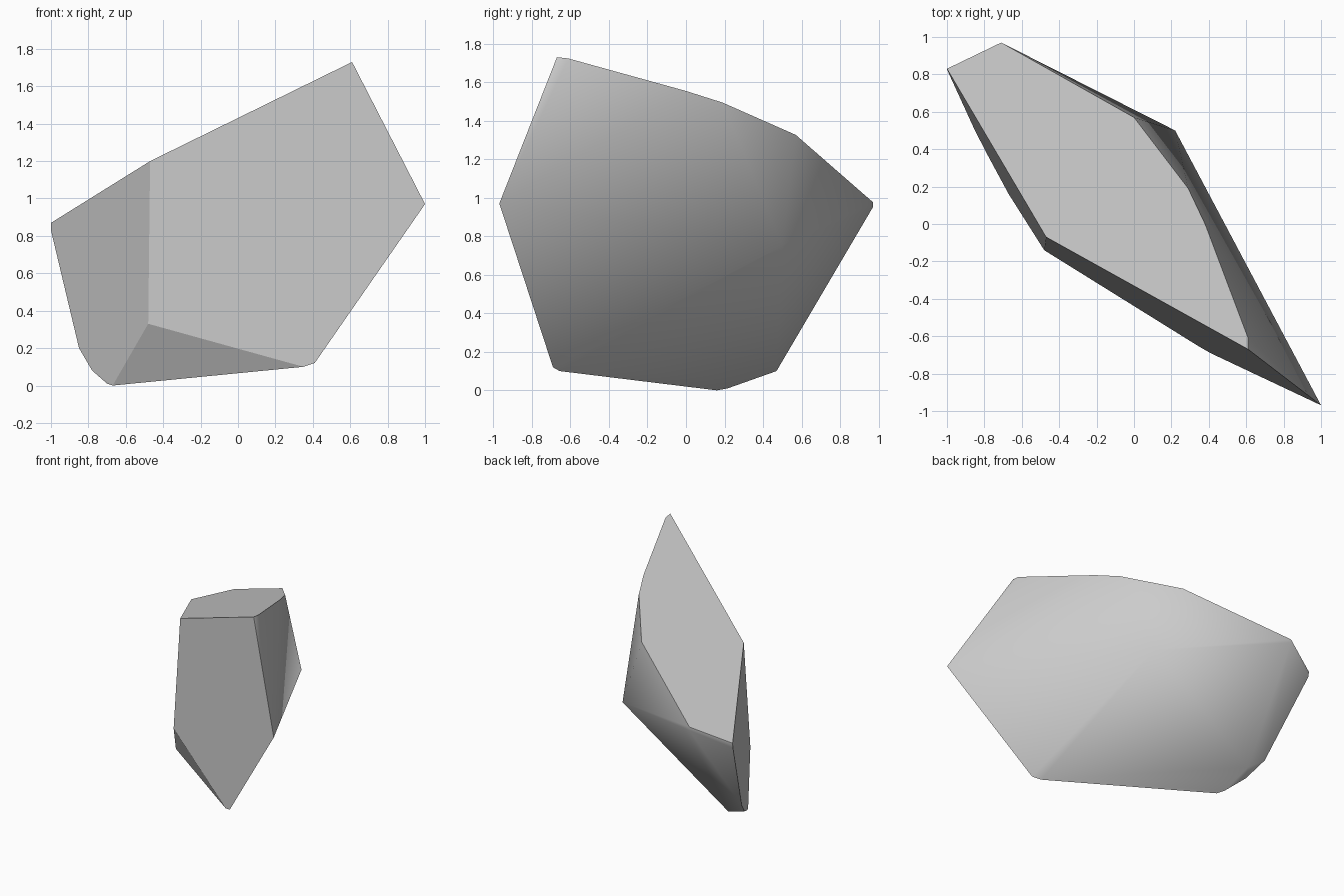
import bpy
import bmesh
import math
from mathutils import Vector

cube = bpy.data.objects.get("Cube")
if cube:
    bpy.data.objects.remove(cube)


# Three broad split planes of the stone
def on_top(x, y):
    return Vector((x, y, 0.4265 * x - 0.1156 * y + 1.392))


def on_front(x, z):
    return Vector((x, -0.598 * x + 0.0874 * z - 0.456, z))


def on_end(x, z):
    return Vector((x, (0.0572 * z - 0.578 - x) / 0.568, z))


# Corners of each split face, then the free corners of the rough back
corners = [on_top(x, y) for x, y in (
    (-0.47, -0.07), (-1.0, 0.83), (-0.71, 0.97), (0.0, 0.57),
    (0.29, 0.19), (0.38, 0.0), (0.61, -0.61), (0.61, -0.67))]
corners += [on_front(x, z) for x, z in (
    (-0.48, 0.33), (0.35, 0.1), (0.41, 0.12), (1.0, 0.97))]
corners += [on_end(x, z) for x, z in (
    (-1.0, 0.83), (-0.85, 0.2), (-0.78, 0.08), (-0.7, 0.01))]
corners += [Vector(p) for p in (
    (0.22, 0.5, 0.75), (-0.71, 0.47, 0.1), (-0.67, 0.16, 0.0),
    (-0.71, 0.97, 0.95))]

# Wrap the corners in a hull and merge the flat faces
bm = bmesh.new()
for p in corners:
    bm.verts.new(p)
hull = bmesh.ops.convex_hull(bm, input=bm.verts[:])
loose = [v for v in bm.verts if not v.link_faces]
bmesh.ops.delete(bm, geom=loose, context='VERTS')
bmesh.ops.dissolve_limit(bm, angle_limit=math.radians(3),
                         verts=bm.verts[:], edges=bm.edges[:])
bmesh.ops.recalc_face_normals(bm, faces=bm.faces[:])

# Rough back is smooth; split faces stay flat with sharp borders
for f in bm.faces:
    n = f.normal
    f.smooth = n.x + n.y > -0.1 and n.z < 0.75
for e in bm.edges:
    e.smooth = all(f.smooth for f in e.link_faces)

mesh = bpy.data.meshes.new("stone_shard")
bm.to_mesh(mesh)
bm.free()
stone = bpy.data.objects.new("stone_shard", mesh)
bpy.context.collection.objects.link(stone)

# Plain grey stone
grey = bpy.data.materials.new("stone_grey")
grey.use_nodes = True
colour = (0.6, 0.6, 0.6, 1.0)
grey.diffuse_color = colour
grey.node_tree.nodes["Principled BSDF"].inputs["Base Color"].default_value = colour
mesh.materials.append(grey)
